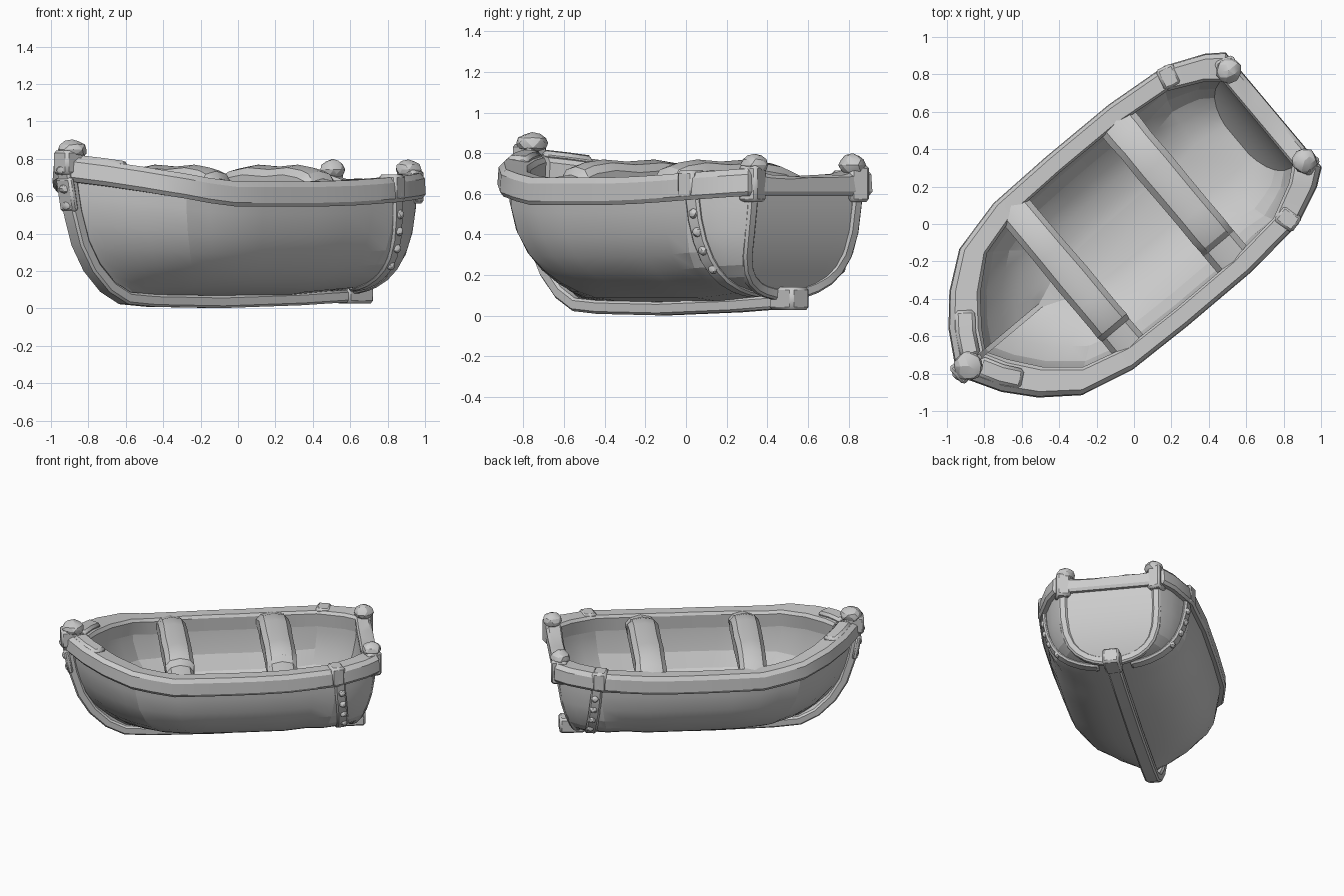
import bpy, bmesh, math, random
from mathutils import Vector, Matrix

random.seed(4)
if bpy.data.objects.get("Cube"):
    bpy.data.objects.remove(bpy.data.objects["Cube"])

GREY = (0.6, 0.6, 0.6, 1)
mat = bpy.data.materials.new("weathered_grey")
mat.use_nodes = True
mat.diffuse_color = GREY
mat.node_tree.nodes["Principled BSDF"].inputs["Base Color"].default_value = GREY

# The boat is laid out along its own axis (bow at -u), then turned on the spot
TURN = Matrix.Rotation(math.radians(40), 4, "Z") @ Matrix.Translation((0, -0.012, 0))


def finish(name, bm, bevel=0.0, angle=28):
    bmesh.ops.recalc_face_normals(bm, faces=bm.faces)
    bm.transform(TURN)
    mesh = bpy.data.meshes.new(name)
    bm.to_mesh(mesh)
    bm.free()
    mesh.materials.append(mat)
    ob = bpy.data.objects.new(name, mesh)
    bpy.context.collection.objects.link(ob)
    bpy.ops.object.select_all(action="DESELECT")
    ob.select_set(True)
    bpy.context.view_layer.objects.active = ob
    if bevel:
        mod = ob.modifiers.new("worn_edges", "BEVEL")
        mod.width, mod.segments, mod.angle_limit = bevel, 1, math.radians(40)
    bpy.ops.object.shade_smooth_by_angle(angle=math.radians(angle))
    return ob


def loft(name, rings, closed=False, bevel=0.0, angle=28):
    """Skin a list of equal loops; cap the ends or join last to first."""
    bm = bmesh.new()
    loops = [[bm.verts.new(p) for p in ring] for ring in rings]
    n = len(loops[0])
    pairs = list(zip(loops, loops[1:] + loops[:1] if closed else loops[1:]))
    for a, b in pairs:
        for i in range(n):
            j = (i + 1) % n
            bm.faces.new((a[i], a[j], b[j], b[i]))
    if not closed:
        bm.faces.new(loops[0])
        bm.faces.new(loops[-1])
    return finish(name, bm, bevel, angle)


def lerp_table(table, x):
    for (x0, y0), (x1, y1) in zip(table, table[1:]):
        if x <= x1:
            return y0 + (y1 - y0) * max(0, (x - x0) / (x1 - x0))
    return table[-1][1]


# Hull shape: plan width, sheer line, raked ends and rounded sections
PLAN = [(0, .03), (.05, .22), (.11, .37), (.195, .51), (.33, .58), (.5, .59),
        (.7, .588), (.865, .555), (.96, .465), (1, .40)]
STATIONS = [0, .02, .05, .08, .11, .15, .195, .26, .33, .42, .5, .6, .7, .79, .865, .92, .96, 1]


def sheer(u):
    return .68 + .14 * max(0, (-.5 - u) / .73) ** 1.3 + .045 * max(0, (u - .1) / .85) ** 1.5


def hull_point(s, h, inset=0.0, floor=.07, side=1, drop=0.0):
    bow = -1.23 + 1.35 * inset + .42 * (1 - h) ** 2.8
    stern = .965 - inset - .16 * (1 - h) ** 2.4
    u = bow + s * (stern - bow)
    power = 3.0 - .5 * max(0, 1 - s / .3) + 3.2 * max(0, (s - .8) / .2)
    section = (1 - (1 - h) ** power) ** .46
    v = max(.012, (lerp_table(PLAN, s) - inset) * max(section, .05))
    low = floor + .035 * max(0, (s - .7) / .3)
    return Vector((u, side * v, low + (sheer(u) - drop - low) * h))


def ring(h, inset=0.0, floor=.07, drop=0.0, sag=0.0):
    port = [hull_point(s, h, inset, floor, 1, drop) for s in STATIONS]
    star = [hull_point(s, h, inset, floor, -1, drop) for s in STATIONS]
    across = []
    for t in (.2, .35, .5, .65, .8):
        p = port[-1].lerp(star[-1], t)
        p.z -= sag * (1 + random.uniform(-.3, .3))
        across.append(p)
    return port + across + star[::-1]


# Planked hull outside, rounded shell inside
rings = [ring(h, .036, drop=.03) for h in (0, .03, .08, .15, .25, .38, .55, .75, .97)]
rings += [ring(h, .10, floor=.13, drop=.03) for h in (.97, .75, .5, .3, .17, .09, .04, .015)]
loft("hull", rings, angle=15)

# Gunwale band all round, dipping across the stern
loft("gunwale", [ring(1, .012, drop=.135), ring(1, 0, drop=.115),
                 ring(1, .004, drop=.03, sag=.02), ring(1, .022, sag=.038),
                 ring(1, .10, sag=.038), ring(1, .112, drop=.02, sag=.035),
                 ring(1, .106, drop=.12)], closed=True)


def sweep(name, path, width, thick, axis, bevel=.012):
    """Rectangular strip along a path; axis is the direction of its width."""
    rings = []
    for i, p in enumerate(path):
        tangent = (path[min(i + 1, len(path) - 1)] - path[max(i - 1, 0)]).normalized()
        a = (Vector(axis) - tangent * tangent.dot(Vector(axis))).normalized()
        n = a.cross(tangent)
        half = a * width / 2
        rings.append([p - half - n * thick, p + half - n * thick,
                      p + half + n * thick, p - half + n * thick])
    return loft(name, rings, bevel=bevel)


def block(name, centre, size, angle=0.0, bevel=.015):
    bm = bmesh.new()
    bmesh.ops.create_cube(bm, size=1)
    bm.transform(Matrix.Translation(centre) @ Matrix.Rotation(angle, 4, "Z")
                 @ Matrix.Diagonal((*size, 1)))
    return finish(name, bm, bevel)


def knob(name, centre, size):
    bm = bmesh.new()
    bmesh.ops.create_icosphere(bm, subdivisions=2, radius=1)
    for v in bm.verts:
        v.co *= random.uniform(.93, 1.05)
    bm.transform(Matrix.Translation(centre) @ Matrix.Diagonal((*size, 1)))
    return finish(name, bm, angle=20)


# Stem and keel as one bent timber
stem = [Vector((u, 0, z)) for u, z in
        [(-1.225, .82), (-1.2, .7), (-1.165, .52), (-1.11, .35), (-1.03, .22),
         (-.92, .115), (-.8, .055), (-.62, .042), (-.15, .035), (.4, .05), (.8, .07)]]
sweep("stem_and_keel", stem, .10, .033, (0, 1, 0))
block("keel_heel", (.805, 0, .085), (.18, .12, .115))

# Plate with studs on the upper stem
sweep("stem_plate", [Vector((p.x - .02, 0, p.z)) for p in stem[1:3]], .12, .02, (0, 1, 0))
for z, u in ((.74, -1.235), (.64, -1.215), (.55, -1.195)):
    knob("stem_stud", (u, 0, z), (.03, .04, .028))

# Bow post with its knob
block("bow_post", (-1.185, 0, .78), (.14, .12, .13))
knob("bow_knob", (-1.165, 0, .85), (.08, .08, .052))

for side, word in ((1, "left"), (-1, "right")):
    # Thickened gunwale ends beside the bow post
    cap = [hull_point(s, 1, .055, side=side) for s in (.015, .045, .08)]
    sweep(word + "_bow_cap", cap, .11, .022, (-.5, side, 0), bevel=.018)

    # Side strap curving aft from gunwale to keel heel, with studs
    strap = [hull_point(.875 + .075 * (1 - h) ** 2, h, .032, side=side)
             for h in (.01, .03, .06, .12, .2, .3, .45, .62, .8, .95)]
    sweep(word + "_strap", strap, .08, .016, (1, -.25 * side, 0))
    for h in (.22, .37, .52, .67):
        p = hull_point(.875 + .075 * (1 - h) ** 2, h, .02, side=side)
        knob(word + "_strap_stud", p, (.025, .022, .025))
    top = hull_point(.872, 1, .052, side=side)
    block(word + "_strap_cap", top - Vector((0, 0, .058)), (.10, .12, .14), -.25 * side)

    # Frame strip following the transom edge
    frame = [hull_point(1, h, .035, side=side) for h in (0, .01, .03, .06, .12, .2, .32, .5, .72, .95)]
    frame = [p - Vector((.01, side * min(.03, abs(p.y)), 0)) for p in frame]
    sweep(word + "_transom_frame", frame, .05, .03, (1, 0, 0))

    # Stern corner post and knob
    block(word + "_stern_post", (.92, side * .335, .65), (.11, .10, .18), -.3 * side)
    knob(word + "_stern_knob", (.915, side * .315, .742), (.07, .068, .055))

# Two rounded bench seats across the boat, stepping down at the right end
TOP = [(-.53, .668), (-.36, .69), (-.33, .73), (-.27, .75), (-.15, .765), (0, .755),
       (.18, .765), (.33, .745), (.42, .71), (.53, .668)]
for word, u, half in (("front", -.44, .10), ("rear", .28, .11)):
    rings = []
    for v, z in TOP:
        k = half * random.uniform(.94, 1.02)
        rings.append([(u - k, v, .60), (u + k, v, .60), (u + k, v, z - .05),
                      (u + k * .7, v, z - .012), (u, v, z + .004),
                      (u - k * .7, v, z - .012), (u - k, v, z - .05)])
    loft(word + "_bench", rings)
